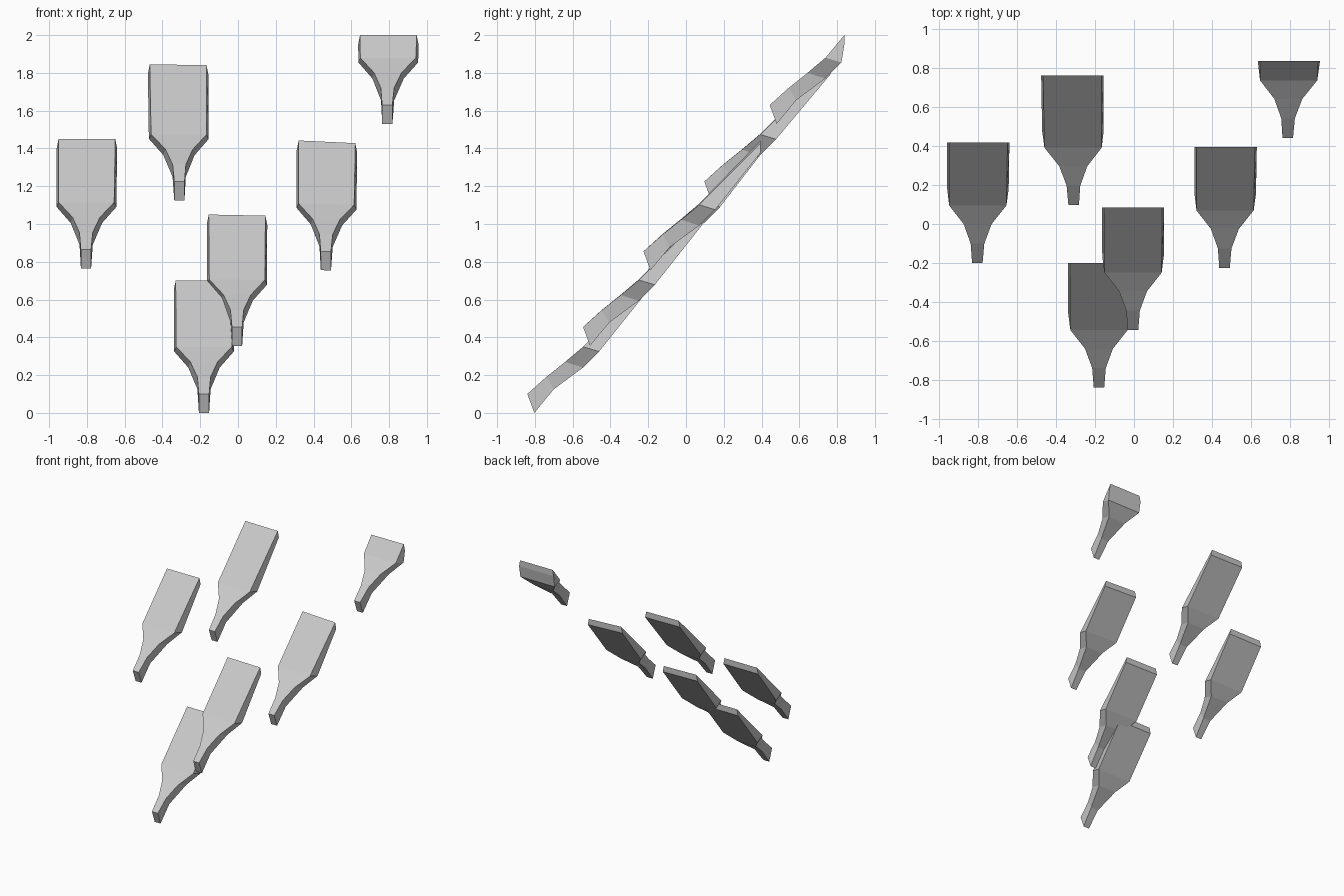
import bpy
import bmesh

cube = bpy.data.objects.get("Cube")
if cube:
    bpy.data.objects.remove(cube, do_unlink=True)

grey = bpy.data.materials.new("light grey")
grey.use_nodes = True
colour = (0.58, 0.58, 0.58, 1)
grey.diffuse_color = colour
grey.node_tree.nodes["Principled BSDF"].inputs["Base Color"].default_value = colour

# Stations from narrow tip to shoulder: offset y, offset z, half width
FRONT = [(0, 0, .027), (.1, .09, .035), (.2, .17, .072), (.295, .25, .147)]
BACK = [(.037, -.1, .027), (.14, .025, .035), (.295, .14, .083), (.38, .225, .158)]


def tapered_slab(name, tip, length, rise, shift=0, roll=0):
    """Paddle-shaped slab whose wide end thins out; shift and roll skew that end."""
    bm = bmesh.new()
    front = FRONT + [(length, rise, .15)]
    back = BACK + [(length, rise - .05, .16)]
    rings = []
    for f, b in zip(front, back):
        ring = []
        for (y, z, w), side in ((f, -1), (f, 1), (b, 1), (b, -1)):
            t = y / length
            ring.append(bm.verts.new((tip[0] + side * w + shift * t,
                                      tip[1] + y,
                                      tip[2] + z - side * roll * t)))
        rings.append(ring)
    # Walls between neighbouring rings, then the two end caps
    for a, b in zip(rings, rings[1:]):
        for i in range(4):
            j = (i + 1) % 4
            bm.faces.new((a[i], a[j], b[j], b[i]))
    bm.faces.new(rings[0][::-1])
    bm.faces.new(rings[-1])
    bmesh.ops.recalc_face_normals(bm, faces=bm.faces)
    mesh = bpy.data.meshes.new(name)
    bm.to_mesh(mesh)
    bm.free()
    mesh.materials.append(grey)
    bpy.context.collection.objects.link(bpy.data.objects.new(name, mesh))


# Slabs climbing from the low front to the high back
tapered_slab("lowest_slab", (-.18, -.84, .1), .64, .6)
tapered_slab("lower_middle_slab", (-.005, -.545, .455), .63, .592, 0, .003)
tapered_slab("right_slab", (-.805, -.2, .865), .62, .585, .005)
tapered_slab("upper_middle_slab", (-.31, .097, 1.225), .667, .618, -.007, .002)
tapered_slab("left_slab", (.465, -.225, .855), .62, .58, .006, .007)
tapered_slab("highest_slab", (.79, .443, 1.63), .395, .37, .006)
